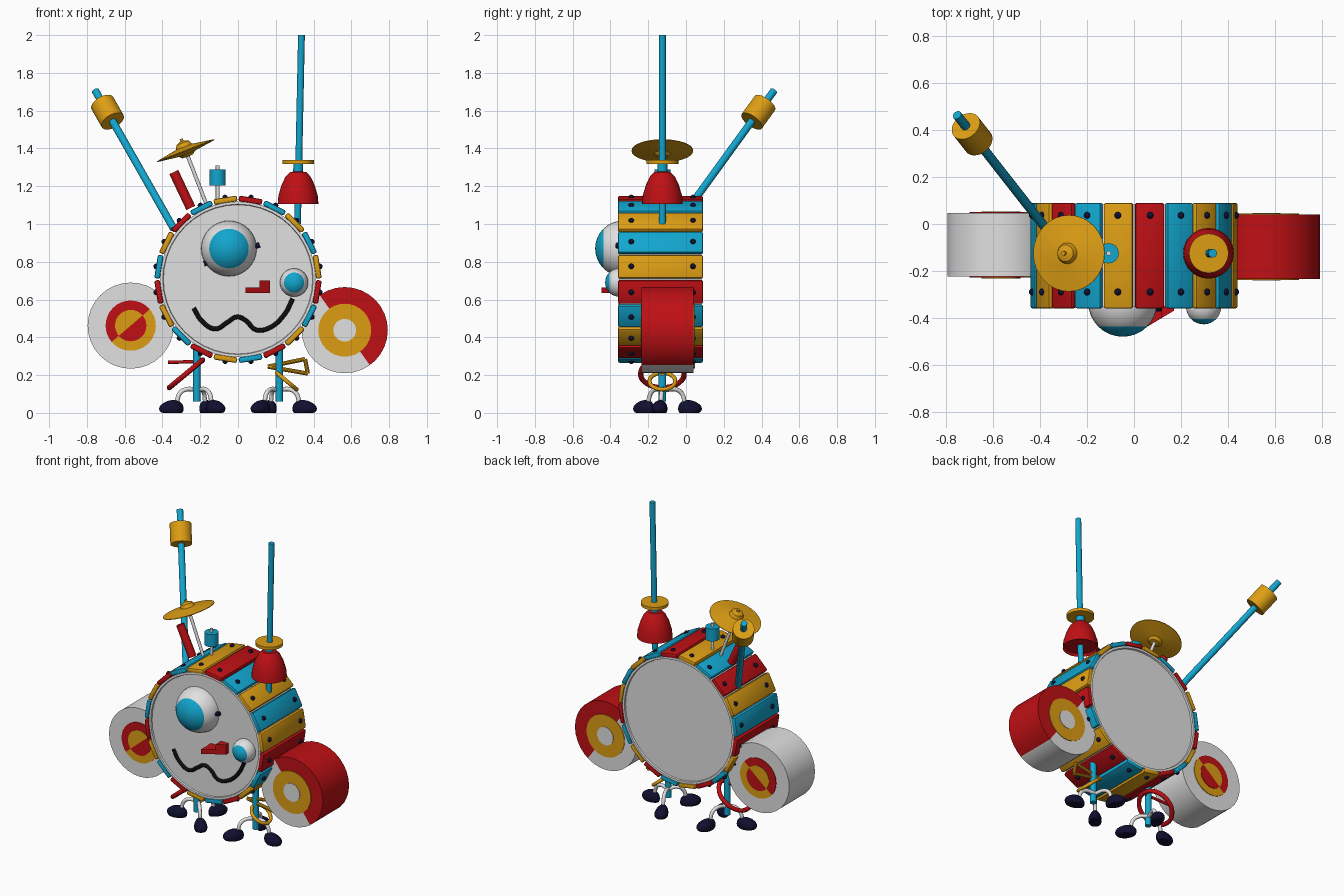
import bpy, bmesh
from math import sin, cos, pi, radians
from mathutils import Vector, Matrix

if "Cube" in bpy.data.objects:
    bpy.data.objects.remove(bpy.data.objects["Cube"])


def material(name, r, g, b):
    m = bpy.data.materials.new(name)
    m.use_nodes = True
    m.diffuse_color = (r, g, b, 1)
    m.node_tree.nodes["Principled BSDF"].inputs["Base Color"].default_value = (r, g, b, 1)
    return m


WHITE = material("white", .75, .75, .75)
RED = material("red", .52, .005, .007)
AMBER = material("amber", .72, .34, .007)
BLUE = material("blue", .006, .38, .62)
NAVY = material("navy", .005, .005, .03)
BLACK = material("black", .004, .004, .004)

Y = -.125   # depth of the middle row of parts


def finish(name, bm, *mats, angle=35):
    mesh = bpy.data.meshes.new(name)
    bmesh.ops.recalc_face_normals(bm, faces=bm.faces)
    bm.to_mesh(mesh)
    bm.free()
    ob = bpy.data.objects.new(name, mesh)
    bpy.context.collection.objects.link(ob)
    for m in mats:
        mesh.materials.append(m)
    bpy.ops.object.select_all(action='DESELECT')
    ob.select_set(True)
    bpy.context.view_layer.objects.active = ob
    bpy.ops.object.shade_smooth_by_angle(angle=radians(angle))
    return ob


def place(p, direction):
    return Matrix.Translation(p) @ Vector(direction).to_track_quat('Z', 'Y').to_matrix().to_4x4()


def rod(name, p, q, r, mat, sides=16):
    p, q = Vector(p), Vector(q)
    bm = bmesh.new()
    bmesh.ops.create_cone(bm, cap_ends=True, segments=sides, radius1=r, radius2=r,
                          depth=(q - p).length, matrix=place((p + q) / 2, q - p))
    return finish(name, bm, mat)


def drum(name, x, z, r, y0, y1, cut, mat_a, mat_b, sides=32):
    """Cylinder along y, cut through its axis; mat_a lies on the side of the cut direction."""
    bm = bmesh.new()
    c, n = Vector((x, (y0 + y1) / 2, z)), Vector(cut)
    bmesh.ops.create_cone(bm, cap_ends=True, segments=sides, radius1=r, radius2=r,
                          depth=y1 - y0, matrix=place(c, (0, 1, 0)))
    bmesh.ops.bisect_plane(bm, geom=bm.verts[:] + bm.edges[:] + bm.faces[:],
                           plane_co=c, plane_no=n)
    for f in bm.faces:
        f.material_index = int((f.calc_center_median() - c).dot(n) < 0)
    return finish(name, bm, mat_a, mat_b)


def lathe(name, profile, origin, axis, mat, angle=35):
    bm = bmesh.new()
    vs = [bm.verts.new((r, 0, h)) for r, h in profile]
    es = [bm.edges.new(pair) for pair in zip(vs, vs[1:])]
    bmesh.ops.spin(bm, geom=vs + es, cent=(0, 0, 0), axis=(0, 0, 1),
                   angle=2 * pi, steps=32, use_duplicate=False)
    bmesh.ops.remove_doubles(bm, verts=bm.verts, dist=.0005)
    bmesh.ops.transform(bm, matrix=place(origin, axis), verts=bm.verts)
    return finish(name, bm, mat, angle=angle)


def tube(name, points, r, mat, cyclic=False):
    cu = bpy.data.curves.new(name, 'CURVE')
    cu.dimensions, cu.bevel_depth, cu.bevel_resolution = '3D', r, 2
    cu.resolution_u, cu.use_fill_caps = 6, True
    sp = cu.splines.new('BEZIER')
    sp.bezier_points.add(len(points) - 1)
    for bp, co in zip(sp.bezier_points, points):
        bp.co = co
        bp.handle_left_type = bp.handle_right_type = 'AUTO'
    sp.use_cyclic_u = cyclic
    cu.materials.append(mat)
    ob = bpy.data.objects.new(name, cu)
    bpy.context.collection.objects.link(ob)


def ring(name, centre, r, thick, axis, mat):
    m = place(centre, axis)
    tube(name, [m @ Vector((r * cos(k * pi / 4), r * sin(k * pi / 4), 0)) for k in range(8)],
         thick, mat, cyclic=True)


# Body drum with sunken heads
CZ = .707
bm = bmesh.new()
bmesh.ops.create_cone(bm, cap_ends=True, segments=40, radius1=.412, radius2=.412, depth=.436,
                      matrix=place((0, -.135, CZ), (0, 1, 0)))
heads = [f for f in bm.faces if len(f.verts) > 4]
bmesh.ops.inset_individual(bm, faces=heads, thickness=.014)
bmesh.ops.inset_individual(bm, faces=heads, thickness=.003, depth=-.01)
finish("body_drum", bm, WHITE)

# Wooden bars around the body, with bolts
order = [AMBER, BLUE, AMBER, BLUE, RED, AMBER, BLUE, RED, AMBER, BLUE,
         RED, AMBER, BLUE, RED, AMBER, BLUE, RED, AMBER, BLUE, RED]
bolts = bmesh.new()
for k, mat in enumerate(order):
    a = radians(9 + 18 * k)
    out = Vector((cos(a), 0, sin(a)))
    bm = bmesh.new()
    bmesh.ops.create_cube(bm, size=1, matrix=Matrix.Diagonal((.03, .45, .125, 1)))
    bmesh.ops.bevel(bm, geom=bm.edges[:], offset=.009, segments=2, affect='EDGES', profile=.5)
    bmesh.ops.transform(bm, verts=bm.verts, matrix=Matrix.Translation(
        out * .424 + Vector((0, -.135, CZ))) @ Matrix.Rotation(-a, 4, 'Y'))
    finish("bar_%02d" % k, bm, mat)
    for y in (-.29, .037):
        bmesh.ops.create_uvsphere(bolts, u_segments=10, v_segments=6, radius=.015,
                                  matrix=Matrix.Translation(out * .439 + Vector((0, y, CZ))))
finish("bar_bolts", bolts, NAVY, angle=80)


# Eyes with a coloured front cap
def eye(name, c, r):
    bm = bmesh.new()
    bmesh.ops.create_uvsphere(bm, u_segments=32, v_segments=16, radius=r,
                              matrix=place(c, (0, -1, 0)))
    for f in bm.faces:
        f.material_index = int(c[1] - f.calc_center_median().y > r * .71)
    finish(name, bm, WHITE, BLUE, angle=60)


eye("big_eye", (-.048, -.333, .87), .148)
eye("small_eye", (.297, -.353, .69), .075)
rod("eye_pin", (-.18, -.36, .79), (.115, -.36, .89), .014, NAVY)

# Stepped nose, jutting out further on one side
bm = bmesh.new()
outline = [(.04, .635), (.17, .635), (.17, .7), (.115, .7), (.115, .665), (.04, .665)]
back = [bm.verts.new((x, -.33, z)) for x, z in outline]
front = [bm.verts.new((x, -.37 - (.17 - x) * .6, z)) for x, z in outline]
bm.faces.new(back)
bm.faces.new(front)
for i in range(6):
    j = (i + 1) % 6
    bm.faces.new((back[i], back[j], front[j], front[i]))
finish("nose", bm, RED)

# Wavy mouth
tube("mouth", [(x, -.346, z) for x, z in (
    (-.235, .555), (-.19, .485), (-.12, .445), (-.055, .48), (-.005, .508), (.04, .49),
    (.095, .44), (.165, .45), (.245, .52), (.29, .605))], .012, BLACK)

# Side drums with painted discs on both heads
slant, tilt = (-.65, 0, .76), (.81, 0, .58)
drum("white_side_drum", -.568, .462, .228, -.225, .047, slant, WHITE, WHITE)
drum("white_drum_ring", -.568, .462, .133, -.229, .051, slant, RED, AMBER)
drum("white_drum_centre", -.568, .462, .083, -.232, .054, slant, AMBER, RED)
drum("two_tone_side_drum", .565, .438, .228, -.235, .04, tilt, RED, WHITE)
drum("two_tone_drum_ring", .565, .438, .14, -.239, .044, tilt, AMBER, AMBER)
drum("two_tone_drum_centre", .565, .438, .06, -.242, .047, tilt, WHITE, WHITE)

# Upright arm with bell and washer
rod("upright_arm", (.315, Y, 1.0), (.336, Y, 2.0), .018, BLUE)
rod("arm_collar", (.318, Y, 1.26), (.319, Y, 1.325), .026, BLUE)
lathe("bell", [(.0, 1.12), (.095, 1.12), (.108, 1.105), (.104, 1.15), (.088, 1.205),
               (.067, 1.25), (.043, 1.275), (0, 1.28)], (.318, Y, 0), (0, 0, 1), RED)
rod("bell_washer", (.319, Y, 1.318), (.319, Y, 1.338), .084, AMBER, 32)

# Slanted arm with mallet head
low, high = Vector((-.34, -.065, .975)), Vector((-.755, .465, 1.705))
rod("slanted_arm", low, high, .02, BLUE)
rod("mallet_head", low.lerp(high, .78), low.lerp(high, .91), .066, AMBER, 32)

# Cymbal pair on a stand
axis = Vector((-.36, 0, .93))
hub = Vector((-.278, Y, 1.39))
lathe("upper_cymbal", [(.163, -.004), (.163, 0), (.045, .02), (.036, .042), (.012, .052), (0, .052)],
      hub, axis, AMBER)
lathe("lower_cymbal", [(.163, 0), (.163, -.004), (.045, -.02), (.03, -.034), (0, -.036)],
      hub, axis, AMBER)
rod("cymbal_tip", hub, hub + axis * .065, .009, AMBER)
rod("cymbal_stand", hub, hub - axis * .32, .01, WHITE)

# Red stick and small blue block
rod("red_stick", (-.34, Y, 1.275), (-.25, Y, 1.085), .026, RED)
rod("block_stem", (-.108, Y, 1.1), (-.108, Y, 1.31), .01, WHITE)
rod("blue_block", (-.108, Y, 1.205), (-.108, Y, 1.288), .043, BLUE, 24)

# Legs, each with a tripod of shoes
for side, s in (("right", -1), ("left", 1)):
    rod(side + "_leg", (s * .218, Y, .06), (s * .218, Y, .36), .02, BLUE)
    for i, deg in enumerate((-10, 110, 230)):
        a = radians(deg)
        d = Vector((s * cos(a), sin(a), 0))
        base = Vector((s * .213, -.113, 0))
        tube("%s_strut_%d" % (side, i), [base + d * t + Vector((0, 0, z)) for t, z in (
            (0, .12), (.06, .125), (.095, .105), (.115, .05))], .012, WHITE)
        bm = bmesh.new()
        bmesh.ops.create_uvsphere(bm, u_segments=20, v_segments=12, radius=1)
        for v in bm.verts:
            v.co.y *= 1 + .2 * v.co.x                     # wider toe
            v.co.z = max(v.co.z * (1 - .2 * v.co.x), -.5)  # flat sole
        turn = d.to_track_quat('X', 'Z').to_matrix().to_4x4()
        bmesh.ops.transform(bm, verts=bm.verts, matrix=Matrix.Translation(
            base + d * .142 + Vector((0, 0, .0225))) @ turn @ Matrix.Diagonal((.066, .04, .045, 1)))
        finish("%s_shoe_%d" % (side, i), bm, NAVY, angle=60)

# Hanging rings and triangle
ring("red_ring", (-.275, Y, .207), .115, .014, (-.64, 0, .77), RED)
rod("red_ring_hook", (-.37, Y, .268), (-.18, Y, .272), .009, RED)
ring("amber_ring", (.258, Y, .168), .068, .011, (.64, 0, .77), AMBER)
corners = [Vector((.158, Y, .245)), Vector((.355, Y, .285)), Vector((.37, Y, .208))]
for i in range(3):
    rod("triangle_side_%d" % i, corners[i - 1], corners[i], .011, AMBER, 10)
